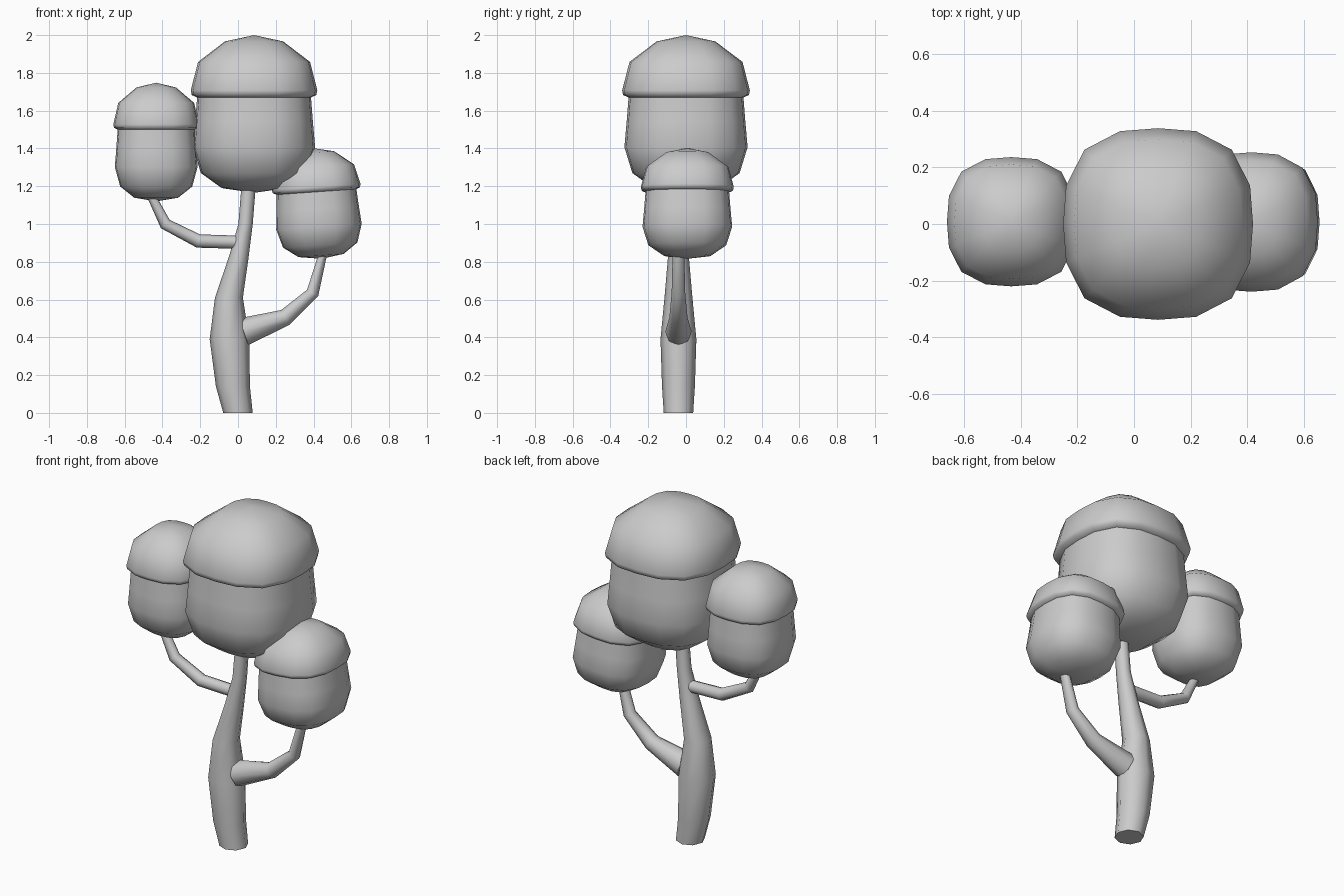
import bpy
import bmesh
from math import cos, sin, pi, radians
from mathutils import Vector, Matrix

cube = bpy.data.objects.get("Cube")
if cube:
    bpy.data.objects.remove(cube, do_unlink=True)

grey = bpy.data.materials.new("plain grey")
grey.use_nodes = True
grey.diffuse_color = (0.6, 0.6, 0.6, 1)
grey.node_tree.nodes["Principled BSDF"].inputs["Base Color"].default_value = (0.6, 0.6, 0.6, 1)


def finish(name, bm):
    bmesh.ops.recalc_face_normals(bm, faces=bm.faces)
    mesh = bpy.data.meshes.new(name)
    bm.to_mesh(mesh)
    bm.free()
    mesh.materials.append(grey)
    obj = bpy.data.objects.new(name, mesh)
    bpy.context.collection.objects.link(obj)
    bpy.ops.object.select_all(action='DESELECT')
    obj.select_set(True)
    bpy.context.view_layer.objects.active = obj
    bpy.ops.object.shade_smooth_by_angle(angle=radians(65))
    return obj


def bridge(bm, rings):
    for a, b in zip(rings, rings[1:]):
        n = len(a)
        for i in range(n):
            j = (i + 1) % n
            bm.faces.new((a[i], a[j], b[j], b[i]))


# Crown profile: (radius, height) as fractions, with an overhanging cap
PROFILE = [(0.51, 0.03), (0.84, 0.125), (0.965, 0.29), (0.93, 0.45), (0.9, 0.605),
           (0.985, 0.62), (1.0, 0.65), (0.885, 0.83), (0.46, 0.96)]


def squircle(t, power=2.73):
    c, s = cos(t), sin(t)
    k = (abs(c) ** power + abs(s) ** power) ** (-1 / power)
    return c * k, s * k


def crown(name, centre, size, tilt=0.0):
    """Rounded-square foliage; centre is the middle of its underside."""
    bm = bmesh.new()
    rx, ry, h = size
    rings = []
    for r, z in PROFILE:
        ring = []
        for i in range(16):
            x, y = squircle(2 * pi * i / 16)
            ring.append(bm.verts.new((x * r * rx, y * r * ry, z * h)))
        rings.append(ring)
    bridge(bm, rings)
    for ring, z in ((rings[0], 0), (rings[-1], h)):
        pole = bm.verts.new((0, 0, z))
        for i in range(16):
            bm.faces.new((ring[i], ring[(i + 1) % 16], pole))
    middle = Vector((0, 0, h / 2))
    bmesh.ops.rotate(bm, verts=bm.verts, cent=middle, matrix=Matrix.Rotation(tilt, 3, 'Y'))
    bmesh.ops.translate(bm, verts=bm.verts, vec=centre)
    return finish(name, bm)


def limb(name, path, y=-0.04, level=False):
    """Eight-sided tapering tube through (x, z, x radius, y radius) points."""
    bm = bmesh.new()
    pts = [Vector((x, y, z)) for x, z, _, _ in path]
    rings = []
    for i, p in enumerate(pts):
        along = (pts[min(i + 1, len(pts) - 1)] - pts[max(i - 1, 0)]).normalized()
        if level:
            along = Vector((0, 0, 1))
        across = Vector((0, 1, 0)).cross(along)
        _, _, ra, rb = path[i]
        rings.append([bm.verts.new(p + across * ra * cos(k * pi / 4)
                                   + Vector((0, rb * sin(k * pi / 4), 0))) for k in range(8)])
    bridge(bm, rings)
    bm.faces.new(rings[0])
    bm.faces.new(rings[-1])
    return finish(name, bm)


# Trunk and branches
limb("trunk", [(0, 0, 0.078, 0.078), (-0.027, 0.14, 0.09, 0.087), (-0.045, 0.39, 0.105, 0.095),
               (-0.048, 0.61, 0.074, 0.074), (0.005, 0.83, 0.052, 0.055),
               (0.04, 1.0, 0.038, 0.042), (0.06, 1.25, 0.038, 0.038)], level=True)
limb("left_branch", [(0.03, 0.43, 0.075, 0.07), (0.25, 0.505, 0.045, 0.048),
                     (0.395, 0.635, 0.034, 0.036), (0.46, 0.88, 0.02, 0.03)])
limb("right_branch", [(0.015, 0.903, 0.035, 0.035), (-0.21, 0.91, 0.036, 0.036),
                      (-0.385, 1.0, 0.032, 0.032), (-0.485, 1.2, 0.02, 0.025)])

# Foliage
crown("main_crown", (0.085, 0, 1.165), (0.335, 0.338, 0.835))
crown("right_crown", (-0.433, 0.008, 1.12), (0.227, 0.228, 0.628))
crown("left_crown", (0.42, 0.007, 0.815), (0.235, 0.246, 0.587), tilt=-0.07)
